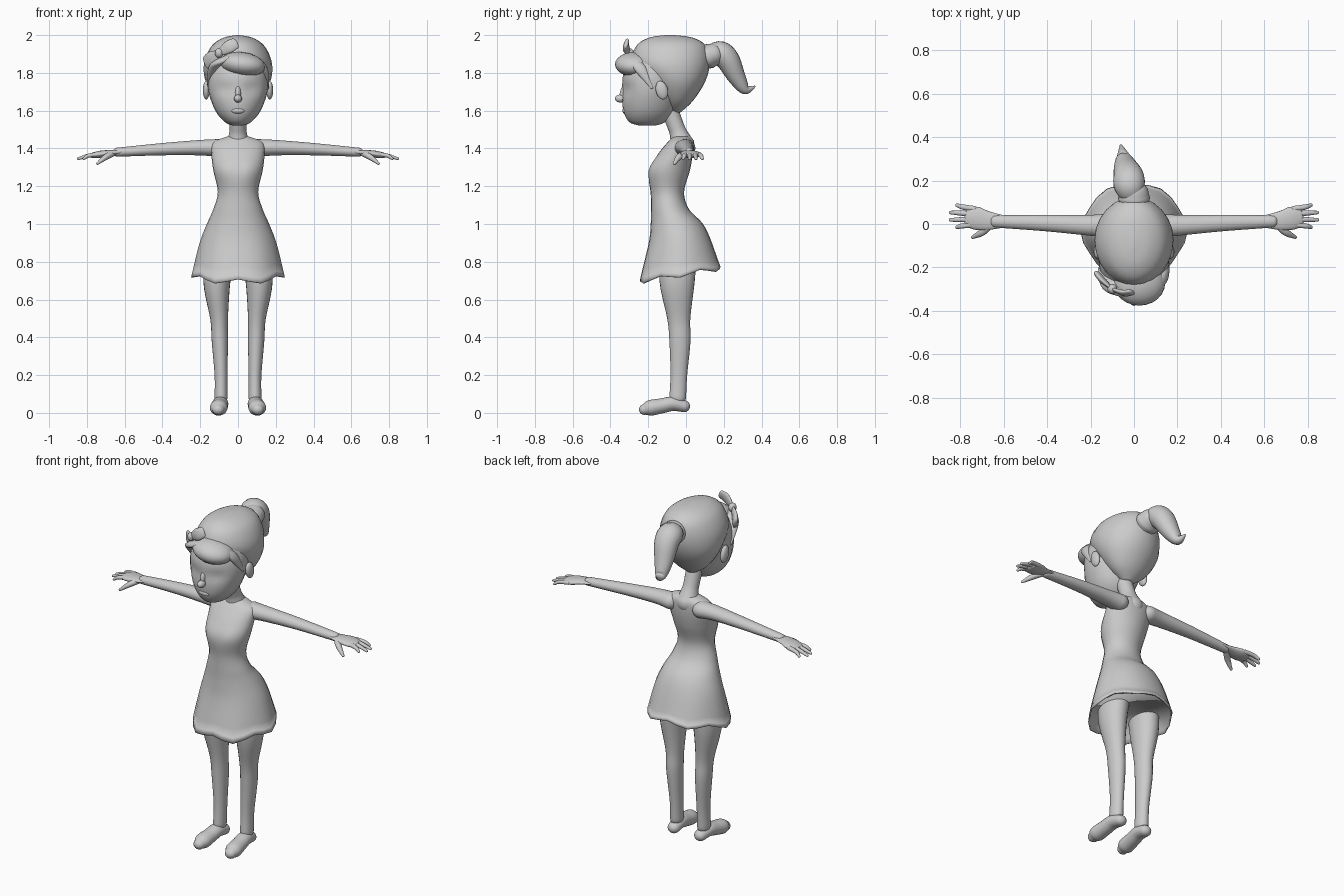
import bpy, bmesh
from math import sin, cos, tau, pi, exp
from mathutils import Vector, Matrix

default_cube = bpy.data.objects.get("Cube")
if default_cube:
    bpy.data.objects.remove(default_cube, do_unlink=True)

colour = (.6, .6, .6, 1)
grey = bpy.data.materials.new("plain_grey")
grey.use_nodes = True
grey.diffuse_color = colour
grey.node_tree.nodes["Principled BSDF"].inputs["Base Color"].default_value = colour

SEGMENTS = 24
ANGLES = [tau * i / SEGMENTS for i in range(SEGMENTS)]
ACROSS, DEPTH = Vector((1, 0, 0)), Vector((0, 1, 0))


def finish(name, bm):
    bmesh.ops.recalc_face_normals(bm, faces=bm.faces)
    mesh = bpy.data.meshes.new(name)
    bm.to_mesh(mesh)
    bm.free()
    mesh.materials.append(grey)
    mesh.shade_smooth()
    obj = bpy.data.objects.new(name, mesh)
    bpy.context.collection.objects.link(obj)
    return obj


def refine(rows, steps=5):
    """Smooth every column of the rows with a Catmull-Rom curve."""
    rows = [Vector(row) for row in rows]
    out = []
    for i, (start, end) in enumerate(zip(rows, rows[1:])):
        before = rows[max(i - 1, 0)]
        after = rows[min(i + 2, len(rows) - 1)]
        leave, arrive = (end - before) / 2, (after - start) / 2
        for step in range(steps):
            t = step / steps
            ease = t * t * (3 - 2 * t)
            out.append(start.lerp(end, ease) + leave * t * (1 - t) ** 2
                       - arrive * t * t * (1 - t))
    return out + [rows[-1]]


def loft(name, rings, open_start=False):
    bm = bmesh.new()
    loops = [[bm.verts.new(point) for point in ring] for ring in rings]
    for lower, upper in zip(loops, loops[1:]):
        for i in range(SEGMENTS):
            bm.faces.new((lower[i - 1], lower[i], upper[i], upper[i - 1]))
    for loop in loops[open_start::len(loops) - 1 - open_start]:
        bm.faces.new(loop)
    return finish(name, bm)


def stack(name, rows, shape, open_start=False):
    """Level oval rings from rows of height, front, back and half width."""
    rings = []
    for height, front, back, width in refine(rows):
        middle, depth = (front + back) / 2, (back - front) / 2
        rings.append([shape(Vector((width * cos(a), middle + depth * sin(a), height)), a)
                      for a in ANGLES])
    return loft(name, rings, open_start)


def sweep(name, rows, side=ACROSS, flat=1, mirror=1):
    """Round-ended oval tube from rows of x, y, z and radius."""
    rows = refine(rows)
    points = [Vector((row[0] * mirror, row[1], row[2])) for row in rows]
    radii = [row[3] for row in rows]
    last = len(rows) - 1
    rings = []

    def ring(centre, tangent, radius):
        u = (side - tangent * side.dot(tangent)).normalized()
        v = tangent.cross(u) * flat
        rings.append([centre + (u * cos(a) + v * sin(a)) * radius for a in ANGLES])

    def dome(index, tangent, direction):
        for k in range(1, 5)[::direction]:
            a = k * pi / 9
            reach = tangent * radii[index] * min(flat, 1) * sin(a) * direction
            ring(points[index] + reach, tangent, radii[index] * cos(a))

    tangents = [(points[min(i + 1, last)] - points[max(i - 1, 0)]).normalized()
                for i in range(last + 1)]
    dome(0, tangents[0], -1)
    for point, tangent, radius in zip(points, tangents, radii):
        ring(point, tangent, radius)
    dome(last, tangents[last], 1)
    return loft(name, rings)


def ball(name, centre, radii, tilt=0, axis='X'):
    bm = bmesh.new()
    matrix = (Matrix.Translation(centre) @ Matrix.Rotation(tilt, 4, axis)
              @ Matrix.Diagonal((*radii, 1)))
    bmesh.ops.create_uvsphere(bm, u_segments=SEGMENTS, v_segments=SEGMENTS // 2,
                              radius=1, matrix=matrix)
    return finish(name, bm)


def bump(distance, width):
    return exp(-(distance / width) ** 2)


# Head with shallow eye hollows
def face_shape(point, angle):
    if sin(angle) < 0:
        point.y += .016 * bump(abs(point.x) - .07, .035) * bump(point.z - 1.715, .035)
    return point


def plain_shape(point, angle):
    return point


stack("head", [(1.522, -.25, -.16, .03), (1.54, -.3, -.11, .07), (1.6, -.332, -.06, .12),
               (1.7, -.338, -.03, .156), (1.8, -.33, 0, .16), (1.9, -.28, 0, .13)], face_shape)
ball("nose", (0, -.347, 1.664), (.021, .03, .021))
ball("nose_bridge", (0, -.325, 1.695), (.016, .025, .045), -.2)
ball("lips", (0, -.322, 1.6), (.035, .015, .016))

# Hair: cap, swept fringe, side locks and ponytail
stack("hair_cap", [(1.59, -.08, -.03, .03), (1.65, -.13, .035, .11), (1.75, -.21, .1, .17),
                   (1.85, -.285, .126, .18), (1.94, -.265, .108, .142),
                   (1.985, -.2, .04, .08), (2, -.11, -.06, .01)], plain_shape)
ball("fringe", (.025, -.272, 1.845), (.12, .104, .064), .14, 'Y')
sweep("fringe_lock", [(-.05, -.32, 1.88, .02), (-.12, -.275, 1.84, .034),
                      (-.16, -.2, 1.74, .006)], Vector((1, 0, .6)), .6)
sweep("temple_lock", [(.1, -.29, 1.87, .02), (.14, -.24, 1.82, .03),
                      (.16, -.18, 1.72, .006)], DEPTH, .6)
sweep("ponytail", [(0, .1, 1.88, .04), (-.02, .17, 1.905, .07), (-.025, .22, 1.87, .07),
                   (-.04, .27, 1.775, .052), (-.05, .315, 1.712, .03),
                   (-.06, .362, 1.727, .006)], flat=.9)
sweep("hair_band", [(0, .1, 1.88, .068), (0, .12, 1.888, .073), (0, .14, 1.895, .068)], flat=.9)

# Bow: two flaring lobes and a knot
knot = (-.1, -.3, 1.905)
sweep("bow_upper_lobe", [(*knot, .018), (-.05, -.318, 1.937, .034),
                         (-.014, -.315, 1.956, .03)], Vector((-.5, .25, 1)), .4)
sweep("bow_lower_lobe", [(*knot, .018), (-.14, -.265, 1.875, .04),
                         (-.165, -.235, 1.853, .04)], Vector((-.3, .2, 1)), .35)
ball("bow_knot", knot, (.022, .024, .026))

# Neck
sweep("neck", [(0, -.02, 1.42, .065), (0, -.04, 1.48, .047),
               (0, -.055, 1.52, .044), (0, -.085, 1.6, .046)])


# Dress with a waved, open hem
def dress_shape(point, angle):
    wave = cos(6 * angle)
    flare = min(max((1 - point.z) / .27, 0), 1)
    point.x *= 1 + .025 * flare * wave
    point.y *= 1 + .03 * flare * wave
    if sin(angle) < 0:
        point.y += .012 * bump(point.x, .03) * bump(point.z - 1.29, .06)
    point.z += flare ** 2 * (.16 * (point.y + .03) - .012 * wave)
    return point


dress = stack("dress", [(.73, -.25, .188, .242), (.9, -.2, .137, .202), (1, -.187, .09, .165),
                        (1.08, -.185, .015, .13), (1.17, -.188, -.01, .107),
                        (1.28, -.205, .02, .13), (1.36, -.158, .034, .14),
                        (1.43, -.1, .035, .135), (1.462, -.07, .02, .06)], dress_shape, True)
cloth = dress.modifiers.new("cloth_thickness", 'SOLIDIFY')
cloth.thickness = .008
ball("hips", (0, -.035, .87), (.165, .115, .1))

# Ears, arms, hands and legs, built once per side
for label, mirror in (("left", 1), ("right", -1)):
    ball(label + "_ear", (.168 * mirror, -.128, 1.708), (.018, .032, .05), .25)

    sweep(label + "_arm", [(.1, -.006, 1.402, .056), (.2, -.006, 1.404, .048),
                           (.4, .004, 1.396, .038), (.64, .012, 1.38, .028)],
          DEPTH, .85, mirror)
    sweep(label + "_palm", [(.61, .012, 1.382, .03), (.68, .016, 1.376, .045),
                            (.73, .027, 1.369, .053), (.766, .034, 1.364, .044)],
          DEPTH, .35, mirror)
    sweep(label + "_thumb", [(.66, 0, 1.375, .018), (.7, -.038, 1.354, .017),
                             (.744, -.061, 1.32, .008)], DEPTH, .9, mirror)
    for k, finger in enumerate(("index", "middle", "ring", "little")):
        base, tip = .024 * k - .002, .034 * k - .015
        reach = .85 - .015 * (k - 1.5) ** 2
        sweep(f"{label}_{finger}_finger", [(.735, base, 1.369, .013),
                                           (.79, (base + tip) / 2, 1.362, .012),
                                           (reach, tip, 1.346, .008)], DEPTH, .9, mirror)

    sweep(label + "_leg", [(.09, -.04, .9, .075), (.112, -.047, .7, .072),
                           (.1, -.038, .5, .047), (.096, -.032, .38, .043),
                           (.09, -.038, .2, .034), (.09, -.044, .08, .034)],
          flat=1.3, mirror=mirror)
    # The sole rests on the ground: height equals the flattened radius
    sweep(label + "_foot", [(.088, -.01, .035, .035), (.093, -.07, .048, .042),
                            (.098, -.13, .037, .044), (.103, -.19, .026, .046),
                            (.105, -.22, .018, .032)], flat=.9, mirror=mirror)
